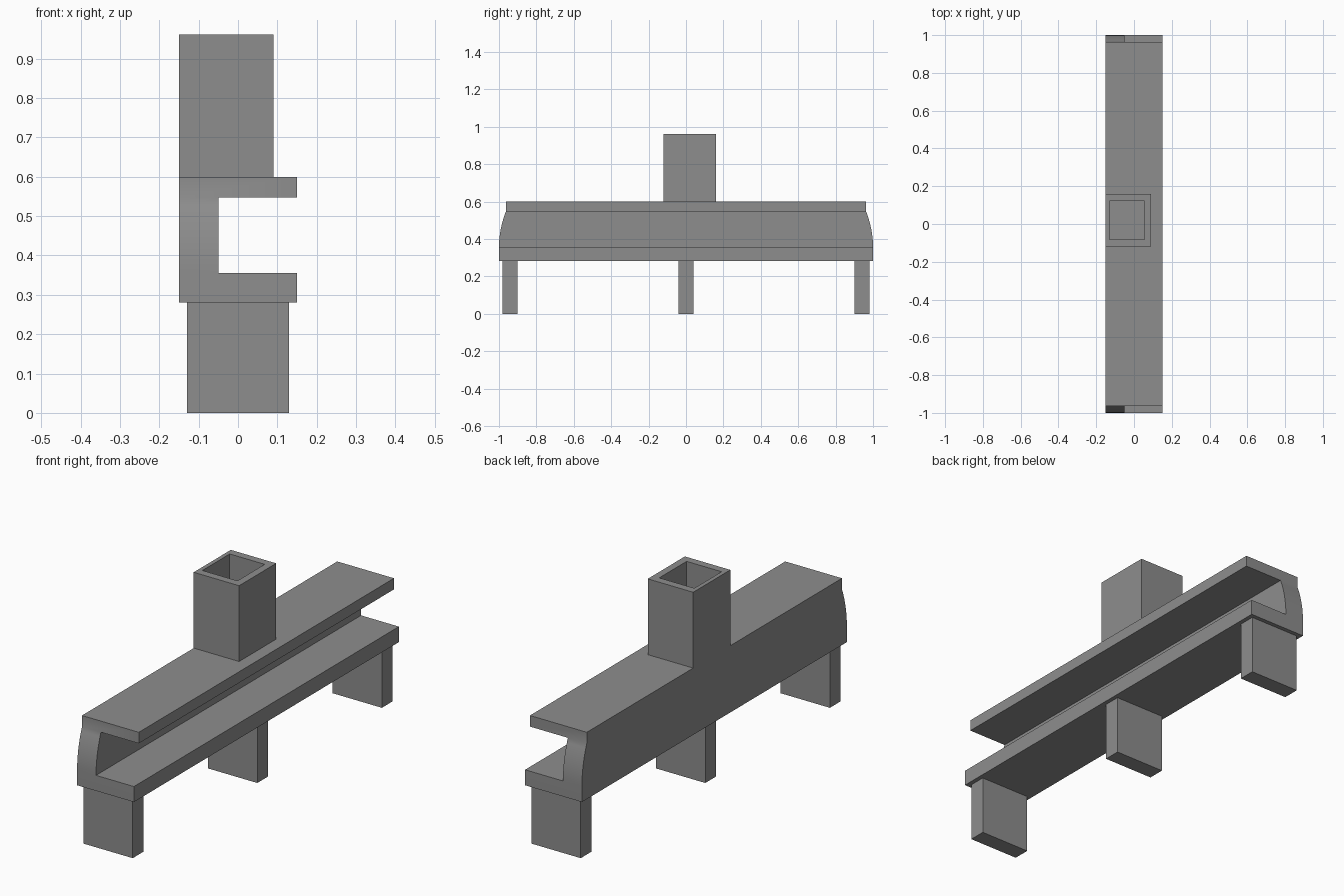
import bpy, bmesh, math

if "Cube" in bpy.data.objects:
    bpy.data.objects.remove(bpy.data.objects["Cube"])

stone = bpy.data.materials.new("grey_stone")
stone.diffuse_color = (0.27, 0.27, 0.27, 1)
stone.use_nodes = True
stone.node_tree.nodes["Principled BSDF"].inputs["Base Color"].default_value = stone.diffuse_color


def finish(name, bm):
    bmesh.ops.recalc_face_normals(bm, faces=bm.faces)
    mesh = bpy.data.meshes.new(name)
    bm.to_mesh(mesh)
    bm.free()
    mesh.materials.append(stone)
    ob = bpy.data.objects.new(name, mesh)
    bpy.context.collection.objects.link(ob)
    return ob


def add_box(bm, x0, x1, y0, y1, z0, z1):
    v = bmesh.ops.create_cube(bm, size=1)["verts"]
    bmesh.ops.scale(bm, vec=(x1 - x0, y1 - y0, z1 - z0), verts=v)
    bmesh.ops.translate(bm, vec=((x0 + x1) / 2, (y0 + y1) / 2, (z0 + z1) / 2), verts=v)


def box(name, *dims):
    bm = bmesh.new()
    add_box(bm, *dims)
    return finish(name, bm)


# Body: side outline with curved ends, extruded across the width
LOW, HIGH, STEPS = 0.355, 0.547, 10
half = [(1.0, 0.281)]
for i in range(STEPS + 1):
    t = i / STEPS
    half.append((1 - 0.037 * t * t, LOW + (HIGH - LOW) * t))
half.append((0.963, 0.60))
outline = half + [(-y, z) for y, z in reversed(half)]
bm = bmesh.new()
face = bm.faces.new([bm.verts.new((-0.15, y, z)) for y, z in outline])
ext = bmesh.ops.extrude_face_region(bm, geom=[face])["geom"]
bmesh.ops.translate(bm, vec=(0.30, 0, 0),
                    verts=[g for g in ext if isinstance(g, bmesh.types.BMVert)])
body = finish("bench_body", bm)

# Long channel between the two shelves
cutter = box("channel_cutter", -0.05, 0.5, -1.5, 1.5, LOW, HIGH)
cutter.hide_render = True
mod = body.modifiers.new("channel", 'BOOLEAN')
mod.operation = 'DIFFERENCE'
mod.solver = 'EXACT'
mod.object = cutter
bpy.context.view_layer.objects.active = body
bpy.ops.object.modifier_apply(modifier=mod.name)
bpy.data.objects.remove(cutter)
bpy.ops.object.select_all(action='DESELECT')
body.select_set(True)
bpy.ops.object.shade_smooth_by_angle(angle=math.radians(30))

# Three legs
for name, y in (("front_leg", -0.94), ("middle_leg", 0), ("back_leg", 0.94)):
    box(name, -0.13, 0.13, y - 0.04, y + 0.04, 0, 0.281)

# Hollow chimney: square tube, top face inset and pushed down
bm = bmesh.new()
add_box(bm, -0.15, 0.09, -0.12, 0.16, 0.60, 0.962)
bm.faces.ensure_lookup_table()
top = max(bm.faces, key=lambda f: f.calc_center_median().z)
bmesh.ops.inset_region(bm, faces=[top], thickness=0.03)
for v in top.verts:
    v.co.x = -0.13 if v.co.x < -0.03 else 0.055
    v.co.y = -0.083 if v.co.y < 0.02 else 0.123
hole = bmesh.ops.extrude_face_region(bm, geom=[top])["geom"]
bmesh.ops.translate(bm, vec=(0, 0, -0.36),
                    verts=[g for g in hole if isinstance(g, bmesh.types.BMVert)])
if top.is_valid:
    bmesh.ops.delete(bm, geom=[top], context='FACES_ONLY')
finish("chimney", bm)
